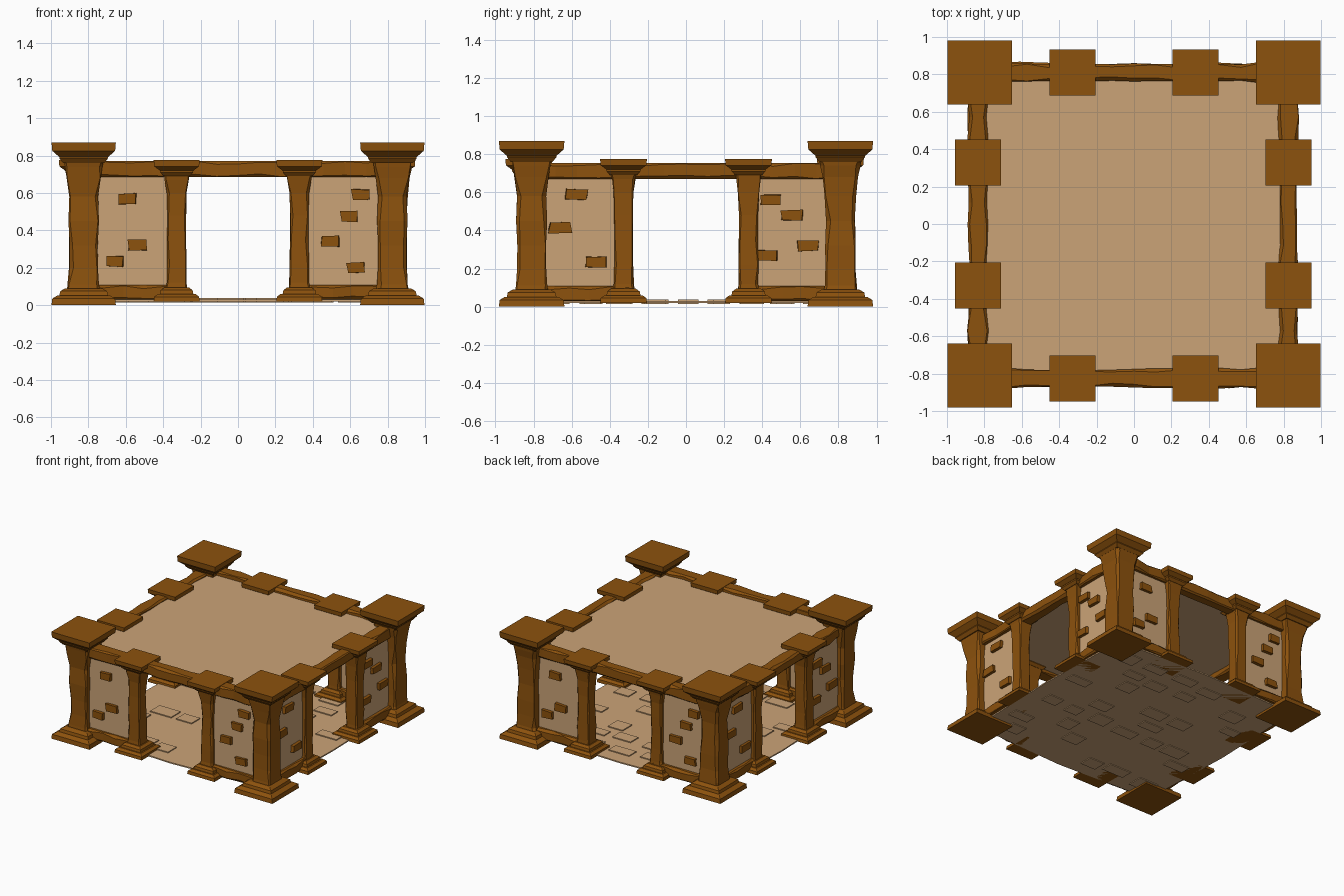
import bpy, bmesh, math, random
from mathutils import Matrix, Vector

if "Cube" in bpy.data.objects:
    bpy.data.objects.remove(bpy.data.objects["Cube"])

random.seed(7)


def material(name, rgb):
    m = bpy.data.materials.new(name)
    m.diffuse_color = (*rgb, 1)
    m.use_nodes = True
    m.node_tree.nodes["Principled BSDF"].inputs["Base Color"].default_value = m.diffuse_color
    return m


BROWN = material("brown stone", (0.265, 0.084, 0.004))
CREAM = material("sandy plaster", (0.60, 0.37, 0.185))


def finish(name, bm, mat, matrix=Matrix()):
    bmesh.ops.recalc_face_normals(bm, faces=bm.faces)
    mesh = bpy.data.meshes.new(name)
    bm.to_mesh(mesh)
    bm.free()
    mesh.materials.append(mat)
    ob = bpy.data.objects.new(name, mesh)
    ob.matrix_world = matrix
    bpy.context.collection.objects.link(ob)
    return ob


def add_box(bm, lo, hi):
    lo, hi = Vector(lo), Vector(hi)
    mat = Matrix.Translation((lo + hi) / 2) @ Matrix.Diagonal((*(hi - lo), 1))
    return bmesh.ops.create_cube(bm, size=1, matrix=mat)["verts"]


def skin(bm, rings, closed_ends=True):
    """Join equal-length rings of points into a closed solid."""
    vs = [[bm.verts.new(p) for p in r] for r in rings]
    n = len(vs[0])
    for a, b in zip(vs, vs[1:]):
        for i in range(n):
            bm.faces.new((a[i], a[(i + 1) % n], b[(i + 1) % n], b[i]))
    bm.faces.new(vs[0][::-1])
    bm.faces.new(vs[-1])


def chipped_ring(h, v, chip):
    """Rectangle h x v (half sizes) with each corner knocked off by a random amount."""
    pts = []
    for sx, sy, swap in ((1, 1, 0), (-1, 1, 1), (-1, -1, 0), (1, -1, 1)):
        c = random.uniform(0.1, 1) * chip
        pair = [(sx * h, sy * (v - c)), (sx * (h - c), sy * v)]
        pts += pair[::-1] if swap else pair
    return pts


def square(h, z):
    return [(-h, -h, z), (h, -h, z), (h, h, z), (-h, h, z)]


def pillar(name, x, y, base, shaft, cap, chip):
    """Stepped base and cap blocks around a worn, chipped shaft."""
    bm = bmesh.new()
    for block in (*base, *cap):
        skin(bm, [square(h, z) for z, h in block])
    rings = []
    for z, h in shaft:
        h += random.uniform(-0.05, 0.05) * h
        rings.append([(a, b, z) for a, b in chipped_ring(h, h, chip)])
    skin(bm, rings)
    finish(name, bm, BROWN, Matrix.Translation((x, y, 0)))


def beam(name, u0, u1, out, half, z0, z1, matrix, steps):
    """Worn beam along a wall: chipped sections of uneven size."""
    bm = bmesh.new()
    rings = []
    zc, hz = (z0 + z1) / 2, (z1 - z0) / 2
    for i in range(steps + 1):
        u = u0 + (u1 - u0) * i / steps
        h = half + random.uniform(-0.008, 0.008)
        rings.append([(u, -out + a, zc + b) for a, b in chipped_ring(h, hz, 0.02)])
    skin(bm, rings)
    finish(name, bm, BROWN, matrix)


# Corner pillars
for sx in (-1, 1):
    for sy in (-1, 1):
        pillar("corner_pillar", sx * 0.825, sy * 0.81,
               base=[[(0, 0.172), (0.035, 0.168), (0.052, 0.14)],
                     [(0.045, 0.132), (0.075, 0.125), (0.09, 0.1)]],
               shaft=[(0.06, 0.09), (0.11, 0.083), (0.2, 0.079), (0.32, 0.077), (0.45, 0.078),
                      (0.58, 0.08), (0.68, 0.09), (0.74, 0.103), (0.8, 0.112)],
               cap=[[(0.76, 0.11), (0.785, 0.13), (0.8, 0.13)],
                    [(0.79, 0.128), (0.825, 0.168), (0.87, 0.172)]],
               chip=0.025)

# Floor: thin sheet with uneven paving stones
bm = bmesh.new()
rim = [(-0.84, -0.83), (0, -0.87), (0.84, -0.83), (0.86, 0), (0.84, 0.83), (0, 0.86), (-0.84, 0.83), (-0.87, 0)]
skin(bm, [[(x, y, z) for x, y in rim] for z in (0.02, 0.03)])
finish("floor", bm, CREAM)
bm = bmesh.new()
for r in range(9):
    for c in range(6):
        if random.random() < 0.55:
            x = -0.66 + c * 0.25 + (r % 2) * 0.1 + random.uniform(-0.03, 0.03)
            y = -0.68 + r * 0.17 + random.uniform(-0.02, 0.02)
            w, d = random.uniform(0.06, 0.1), random.uniform(0.04, 0.065)
            add_box(bm, (x - w, y - d, 0.014), (x + w, y + d, 0.038))
finish("paving_stones", bm, CREAM)

# Ceiling
bm = bmesh.new()
add_box(bm, (-0.82, -0.81, 0.715), (0.81, 0.8, 0.738))
finish("ceiling", bm, CREAM)

# Raised bricks on each wall: position along the wall and height
FRONT = [(-.59, .57), (-.54, .32), (-.66, .235), (.66, .59), (.595, .475), (.495, .34), (.63, .2)]
SIDE = [(-.575, .59), (-.66, .415), (-.475, .235), (.445, .56), (.555, .48), (.64, .32), (.425, .27)]

# Four walls, each built facing the front and turned into place
walls = [("front", 0, 0.825, 0.685, 0.772, FRONT), ("right", 90, 0.825, 0.67, 0.755, SIDE),
         ("back", 180, 0.81, 0.685, 0.772, FRONT), ("left", 270, 0.835, 0.67, 0.755, SIDE)]
for side, angle, out, z0, z1, bricks in walls:
    turn = Matrix.Rotation(math.radians(angle), 4, 'Z')
    beam(side + "_top_beam", -0.8, 0.8, out, 0.05, z0, z1, turn, 14)
    bm_bricks = bmesh.new()
    for u, z in bricks:
        w = 0.048 if side in ("front", "back") else 0.056
        verts = add_box(bm_bricks, (u - w, -out - 0.045, z - 0.028), (u + w, -out + 0.01, z + 0.028))
        for v in verts:
            v.co.x += random.uniform(-0.008, 0.008)
            v.co.z += random.uniform(-0.004, 0.004)
    finish(side + "_bricks", bm_bricks, BROWN, turn)
    for s in (-1, 1):
        # Door pillar
        p = turn @ Vector((s * 0.328, -out, 0))
        pillar(side + "_door_pillar", p.x, p.y,
               base=[[(0.02, 0.123), (0.045, 0.12), (0.06, 0.1)],
                     [(0.055, 0.09), (0.08, 0.085), (0.095, 0.065)]],
               shaft=[(0.06, 0.058), (0.12, 0.053), (0.22, 0.05), (0.35, 0.049), (0.48, 0.05),
                      (0.6, 0.054), (0.67, 0.062), (0.73, 0.072)],
               cap=[[(0.69, 0.07), (0.71, 0.088), (0.73, 0.09)],
                    [(0.72, 0.09), (0.742, 0.12), (0.775, 0.123)]],
               chip=0.016)
        # Plaster panel and the sill below it
        a, b = sorted((s * 0.3, s * 0.82))
        bm = bmesh.new()
        add_box(bm, (a, -out - 0.02, 0.05), (b, -out + 0.02, 0.72))
        finish(side + "_wall_panel", bm, CREAM, turn)
        beam(side + "_sill", a, b, out, 0.05, 0.03, 0.108, turn, 5)
